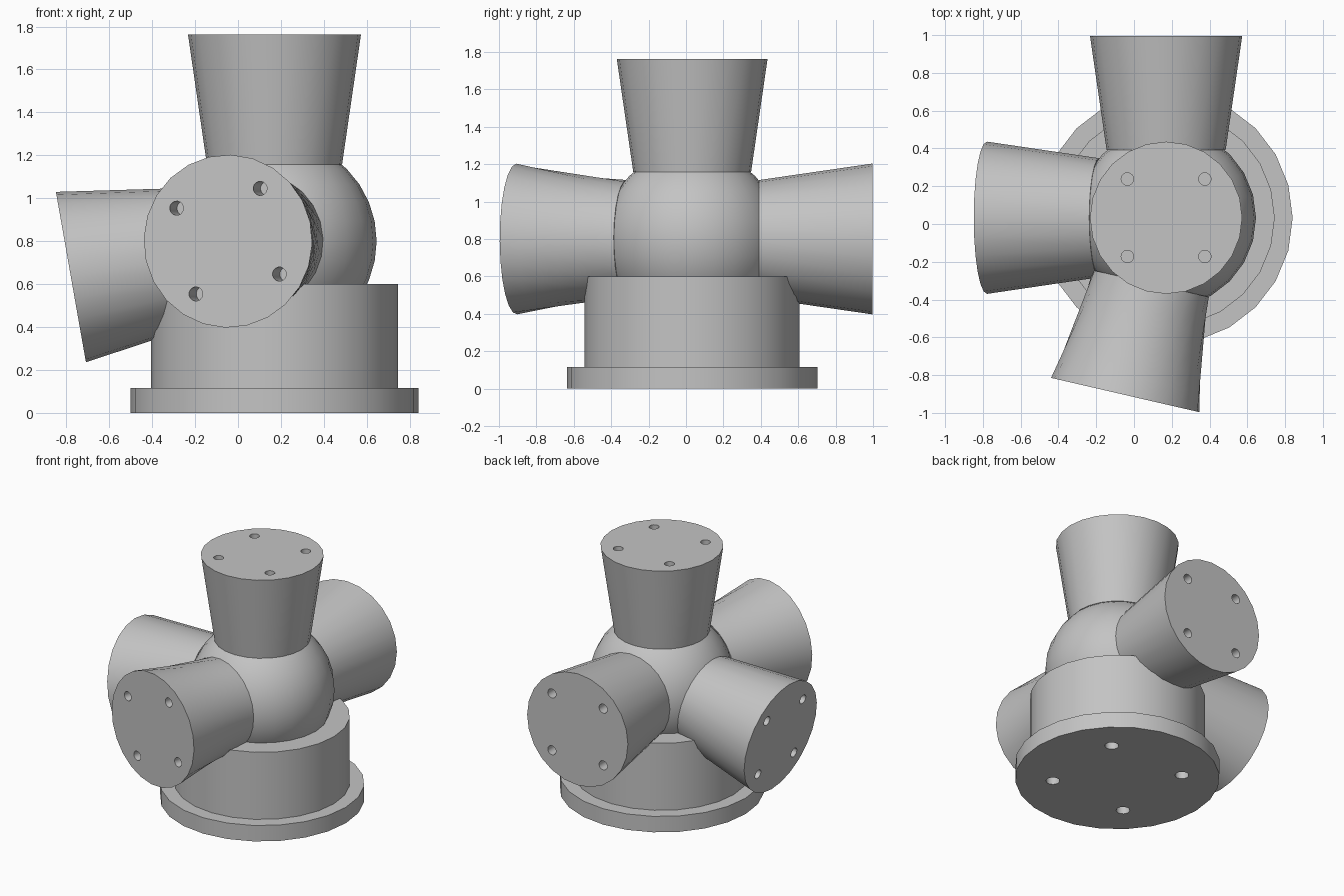
import bpy, bmesh
from math import radians, sin, cos, pi
from mathutils import Matrix, Vector

cube = bpy.data.objects.get("Cube")
if cube:
    bpy.data.objects.remove(cube, do_unlink=True)

SIDES = 24
CENTRE = Vector((0.17, 0.033, 0.8))

grey = bpy.data.materials.new("plain_grey")
grey.use_nodes = True
grey.diffuse_color = (0.55, 0.55, 0.55, 1)
grey.node_tree.nodes["Principled BSDF"].inputs["Base Color"].default_value = (0.55, 0.55, 0.55, 1)


def new_object(name, bm):
    bmesh.ops.recalc_face_normals(bm, faces=bm.faces)
    mesh = bpy.data.meshes.new(name)
    bm.to_mesh(mesh)
    bm.free()
    obj = bpy.data.objects.new(name, mesh)
    bpy.context.collection.objects.link(obj)
    mesh.materials.append(grey)
    return obj


def activate(obj):
    bpy.ops.object.select_all(action='DESELECT')
    obj.select_set(True)
    bpy.context.view_layer.objects.active = obj


def smooth(obj):
    activate(obj)
    bpy.ops.object.shade_smooth_by_angle(angle=radians(30))


def frustum(name, r0, r1, z0, z1, twist=0, rows=1):
    """Closed round solid along z, optionally twisted along its length."""
    bm = bmesh.new()
    rings = []
    for row in range(rows + 1):
        t = row / rows
        ring = []
        for i in range(SIDES):
            a0 = 2 * pi * i / SIDES - twist
            low = Vector((r0 * cos(a0), r0 * sin(a0), z0))
            a1 = a0 + twist
            high = Vector((r1 * cos(a1), r1 * sin(a1), z1))
            ring.append(bm.verts.new(low.lerp(high, t)))
        rings.append(ring)
    for a, b in zip(rings, rings[1:]):
        for i in range(SIDES):
            j = (i + 1) % SIDES
            bm.faces.new((a[i], a[j], b[j], b[i]))
    bm.faces.new(rings[0][::-1])
    bm.faces.new(rings[-1])
    return new_object(name, bm)


def drill(obj, offset, radius, z, depth):
    """Four blind holes in a square pattern around the z axis."""
    bm = bmesh.new()
    for sx in (-1, 1):
        for sy in (-1, 1):
            bmesh.ops.create_cone(
                bm, cap_ends=True, segments=16, radius1=radius, radius2=radius,
                depth=2 * depth, matrix=Matrix.Translation((sx * offset, sy * offset, z)))
    cutter = new_object("hole_cutter", bm)
    cutter.hide_render = True
    mod = obj.modifiers.new("holes", 'BOOLEAN')
    mod.operation = 'DIFFERENCE'
    mod.solver = 'EXACT'
    mod.object = cutter
    activate(obj)
    bpy.ops.object.modifier_apply(modifier=mod.name)
    bpy.data.objects.remove(cutter, do_unlink=True)


# Base flange with bolt holes underneath
flange = frustum("base_flange", 0.67, 0.67, 0, 0.115)
drill(flange, 0.3, 0.045, 0, 0.11)

# Round hub standing on the flange
hub = frustum("hub", 0.575, 0.575, 0.11, 0.6)
for part in (flange, hub):
    part.location = (CENTRE.x, CENTRE.y, 0)
    smooth(part)

# Ball joining all the arms
bm = bmesh.new()
bmesh.ops.create_uvsphere(bm, u_segments=SIDES, v_segments=16, radius=0.476)
ball = new_object("ball", bm)
ball.location = CENTRE
smooth(ball)


def rot(degrees, axis):
    return Matrix.Rotation(radians(degrees), 4, axis)


# Flared arms: direction and twist
arms = {
    "top_arm": (Matrix.Identity(4), 0),
    "back_arm": (rot(-90, 'X'), 0),
    "side_arm": (rot(-100, 'Y'), 0),
    "front_arm": (rot(-13, 'Z') @ rot(90, 'X') @ rot(13, 'Z'), radians(26)),
}
for name, (turn, twist) in arms.items():
    arm = frustum(name, 0.315, 0.403, 0.358, 0.963, twist, 6 if twist else 1)
    drill(arm, 0.205, 0.033, 0.963, 0.15)
    arm.matrix_world = Matrix.Translation(CENTRE) @ turn
    smooth(arm)
